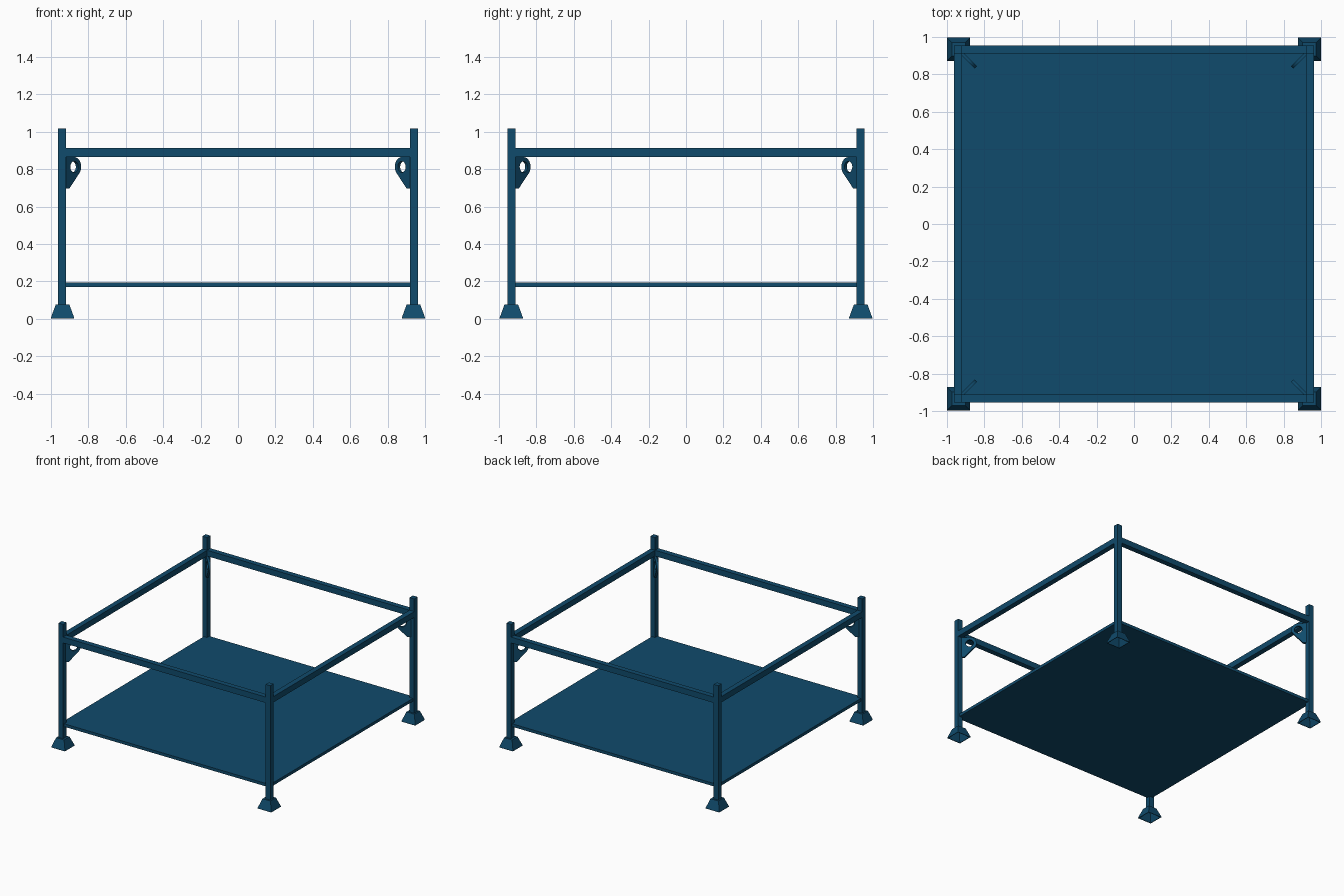
import bpy, bmesh
from math import atan2, cos, sin, pi, radians
from mathutils import Matrix, Vector

cube = bpy.data.objects.get("Cube")
if cube:
    bpy.data.objects.remove(cube, do_unlink=True)

# Single painted-steel colour
paint = bpy.data.materials.new("deep blue paint")
paint.use_nodes = True
colour = (0.005, 0.07, 0.15, 1)
paint.diffuse_color = colour
bsdf = next(n for n in paint.node_tree.nodes if n.type == 'BSDF_PRINCIPLED')
bsdf.inputs["Base Color"].default_value = colour

POST_X, POST_Y, HALF = 0.9415, 0.934, 0.0215


def add_mesh(name, mesh):
    mesh.materials.clear()
    mesh.materials.append(paint)
    obj = bpy.data.objects.new(name, mesh)
    bpy.context.scene.collection.objects.link(obj)
    return obj


def box(name, centre, size):
    bm = bmesh.new()
    bmesh.ops.create_cube(bm, size=1)
    bmesh.ops.scale(bm, vec=size, verts=bm.verts)
    bmesh.ops.translate(bm, vec=centre, verts=bm.verts)
    mesh = bpy.data.meshes.new(name)
    bm.to_mesh(mesh)
    bm.free()
    return add_mesh(name, mesh)


def foot(name, x, y):
    """Flared square cup, open underneath."""
    bm = bmesh.new()
    rings = []
    for half, z in ((0.057, 0.0), (0.062, 0.0), (0.062, 0.006), (0.036, 0.077)):
        rings.append([bm.verts.new((x + a * half, y + b * half, z))
                      for a, b in ((-1, -1), (1, -1), (1, 1), (-1, 1))])
    inner = [bm.verts.new((x + a * 0.031, y + b * 0.031, 0.071))
             for a, b in ((-1, -1), (1, -1), (1, 1), (-1, 1))]
    rings.insert(0, inner)
    for low, high in zip(rings, rings[1:]):
        for i in range(4):
            j = (i + 1) % 4
            bm.faces.new((low[i], low[j], high[j], high[i]))
    bm.faces.new(rings[-1])
    bm.faces.new(inner[::-1])
    bmesh.ops.recalc_face_normals(bm, faces=bm.faces)
    mesh = bpy.data.meshes.new(name)
    bm.to_mesh(mesh)
    bm.free()
    return add_mesh(name, mesh)


def lug_mesh():
    """Teardrop plate with a round lifting eye."""
    cu, cz, outer, hole = 0.054, 0.812, 0.052, 0.03
    arc = [(cu + outer * cos(a), cz + outer * sin(a))
           for a in (radians(-35 + 125 * i / 14) for i in range(15))]
    outline = [(-0.01, 0.695), (0.016, 0.695)] + arc + [(-0.01, cz + outer)]
    eye = [(cu + hole * cos(2 * pi * i / 24), cz + hole * sin(2 * pi * i / 24))
           for i in range(24)]
    curve = bpy.data.curves.new("lug profile", 'CURVE')
    curve.dimensions = '2D'
    curve.fill_mode = 'BOTH'
    curve.extrude = 0.009
    for points in (outline, eye):
        spline = curve.splines.new('POLY')
        spline.points.add(len(points) - 1)
        for p, (u, v) in zip(spline.points, points):
            p.co = (u, v, 0, 1)
        spline.use_cyclic_u = True
    temp = bpy.data.objects.new("lug profile", curve)
    bpy.context.scene.collection.objects.link(temp)
    bpy.context.view_layer.update()
    graph = bpy.context.evaluated_depsgraph_get()
    mesh = bpy.data.meshes.new_from_object(temp.evaluated_get(graph))
    bpy.data.objects.remove(temp, do_unlink=True)
    # Join the caps to the rim
    bm = bmesh.new()
    bm.from_mesh(mesh)
    bmesh.ops.remove_doubles(bm, verts=bm.verts, dist=0.0001)
    bmesh.ops.recalc_face_normals(bm, faces=bm.faces)
    for f in bm.faces:
        f.smooth = False
    bm.to_mesh(mesh)
    bm.free()
    return mesh


# Corner posts, feet and lifting lugs
lug = lug_mesh()
for sy, end in ((-1, "front"), (1, "back")):
    for sx, side in ((-1, "right"), (1, "left")):
        tag = f"{end}_{side}"
        box(f"{tag}_post", (sx * POST_X, sy * POST_Y, 0.5445), (2 * HALF, 2 * HALF, 0.943))
        foot(f"{tag}_foot", sx * 0.938, sy * 0.934)
        mesh = lug.copy()
        corner = Vector((sx * (POST_X - HALF), sy * (POST_Y - HALF), 0))
        mesh.transform(Matrix.Translation(corner)
                       @ Matrix.Rotation(atan2(-sy, -sx), 4, 'Z')
                       @ Matrix.Rotation(pi / 2, 4, 'X'))
        add_mesh(f"{tag}_lifting_lug", mesh)
bpy.data.meshes.remove(lug)

# Upper rails between the posts
for s, end, side in ((-1, "front", "right"), (1, "back", "left")):
    box(f"{end}_rail", (0, s * POST_Y, 0.888), (2 * (POST_X - HALF), 2 * HALF, 0.048))
    box(f"{side}_rail", (s * POST_X, 0, 0.888), (2 * HALF, 2 * (POST_Y - HALF), 0.048))

# Deck plate
box("deck", (0, 0, 0.183), (1.9, 1.885, 0.024))
